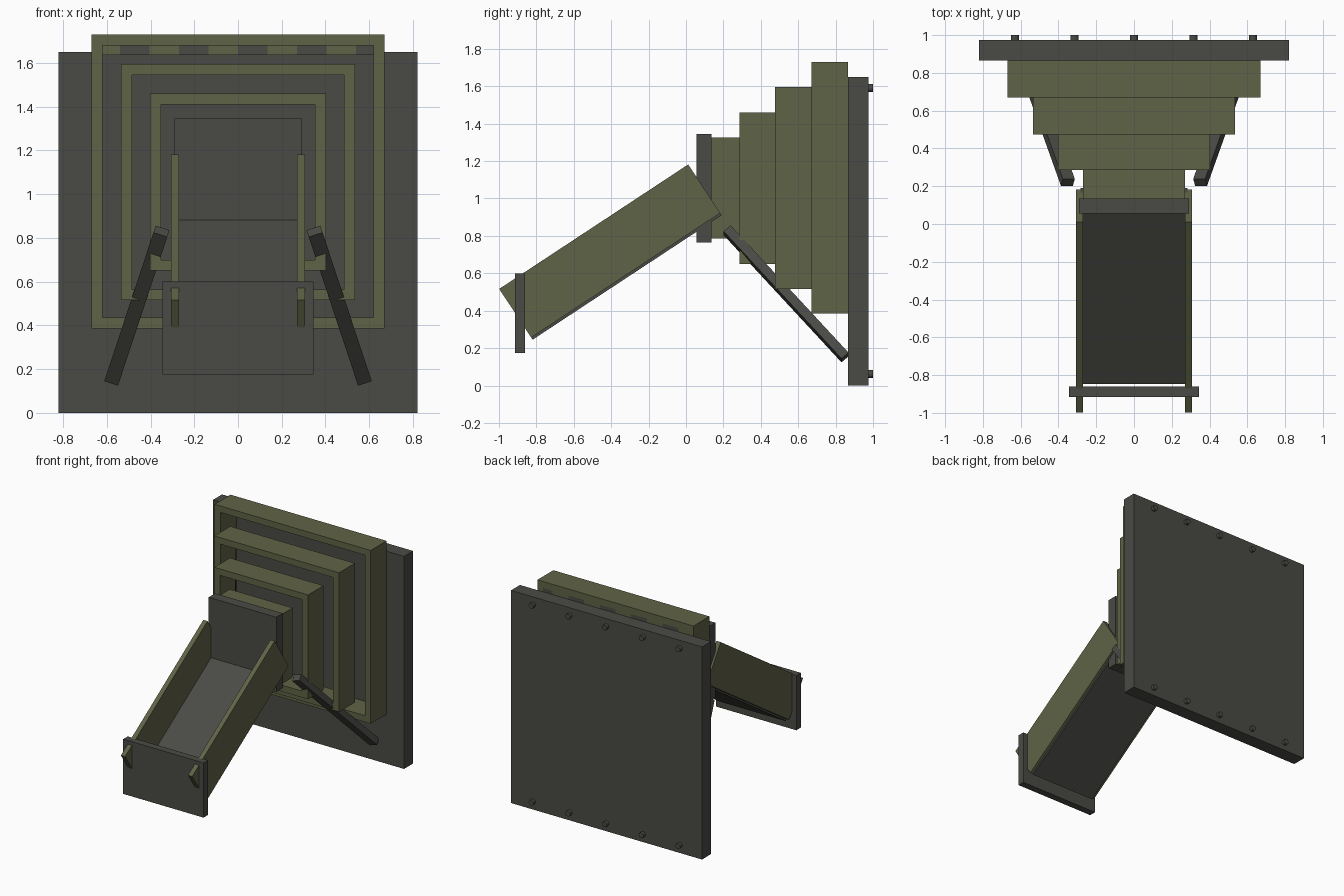
import bpy
import math
from mathutils import Vector, Matrix

cube = bpy.data.objects.get("Cube")
if cube:
    bpy.data.objects.remove(cube, do_unlink=True)


def material(name, rgb):
    m = bpy.data.materials.new(name)
    m.use_nodes = True
    m.diffuse_color = (*rgb, 1)
    m.node_tree.nodes["Principled BSDF"].inputs["Base Color"].default_value = (*rgb, 1)
    return m


grey = material("dark_grey", (0.068, 0.068, 0.060))
olive = material("olive_green", (0.117, 0.125, 0.062))

BOX_FACES = [(0, 1, 3, 2), (4, 6, 7, 5), (0, 4, 5, 1),
             (2, 3, 7, 6), (0, 2, 6, 4), (1, 5, 7, 3)]


def box(name, x, y, z, mat, matrix=None):
    """Box from its (low, high) range on each axis."""
    verts = [Vector((a, b, c)) for a in x for b in y for c in z]
    if matrix:
        verts = [matrix @ v for v in verts]
    me = bpy.data.meshes.new(name)
    me.from_pydata(verts, [], BOX_FACES)
    me.materials.append(mat)
    ob = bpy.data.objects.new(name, me)
    bpy.context.collection.objects.link(ob)
    return ob


def frame(name, half, z, y, wall=0.05):
    """Open rectangular ring: outer and inner loops at both depths."""
    verts = []
    for depth in y:
        for inset in (0, wall):
            w, lo, hi = half - inset, z[0] + inset, z[1] - inset
            verts += [(-w, depth, lo), (w, depth, lo), (w, depth, hi), (-w, depth, hi)]
    faces = []
    for i in range(4):
        j = (i + 1) % 4
        faces += [(i, j, j + 4, i + 4),
                  (i + 8, i + 12, j + 12, j + 8),
                  (i, i + 8, j + 8, j),
                  (i + 4, j + 4, j + 12, i + 12)]
    me = bpy.data.meshes.new(name)
    me.from_pydata(verts, [], faces)
    me.materials.append(olive)
    ob = bpy.data.objects.new(name, me)
    bpy.context.collection.objects.link(ob)


# Back plate with two rows of bolts
box("back_plate", (-0.82, 0.82), (0.865, 0.975), (0, 1.65), grey)
for row, z in (("lower", 0.062), ("upper", 1.59)):
    for i in range(5):
        bpy.ops.mesh.primitive_cylinder_add(
            vertices=12, radius=0.021, depth=0.05,
            location=((i - 2) * 0.315, 0.975, z), rotation=(math.pi / 2, 0, 0))
        bolt = bpy.context.object
        bolt.name = f"{row}_bolt_{i + 1}"
        bolt.data.materials.append(grey)

# Stepped frames shrinking toward the front
frame("frame_largest", 0.67, (0.385, 1.73), (0.67, 0.865))
frame("frame_large", 0.535, (0.515, 1.595), (0.475, 0.67))
frame("frame_medium", 0.402, (0.65, 1.46), (0.285, 0.475))
frame("frame_small", 0.27, (0.785, 1.325), (0.135, 0.285))
box("front_shield", (-0.29, 0.29), (0.055, 0.135), (0.765, 1.345), grey)

# Alternating strip under the top of the largest frame
for i in range(10):
    mid = -0.608 + i * 0.135
    box(f"top_strip_{i + 1}", (max(mid - 0.0675, -0.62), min(mid + 0.0675, 0.62)),
        (0.845, 0.865), (1.637, 1.68), grey if i % 2 else olive)

# Sloping chute: local y runs up the slope, local z away from the floor
slope = math.atan2(0.665, 1.01)
chute = Matrix.Translation((0, -0.82, 0.245)) @ Matrix.Rotation(slope, 4, "X")
box("chute_floor", (-0.283, 0.283), (0, 1.21), (0, 0.05), grey, chute)
for side, s in (("left", 1), ("right", -1)):
    xs = sorted((s * 0.27, s * 0.306))
    box(f"chute_wall_{side}", xs, (0, 1.21), (0.014, 0.325), olive, chute)
box("chute_end_plate", (-0.345, 0.345), (-0.915, -0.86), (0.175, 0.6), grey)

# Diagonal struts from the back plate up to the chute
for side, s in (("left", 1), ("right", -1)):
    low, high = Vector((s * 0.575, 0.85, 0.15)), Vector((s * 0.35, 0.22, 0.83))
    axis = high - low
    across = Vector((0, 1, 0)).cross(axis).normalized()
    third = axis.normalized().cross(across)
    m = Matrix((across, third, axis.normalized())).transposed().to_4x4()
    m.translation = low
    box(f"strut_{side}", (-0.033, 0.033), (-0.025, 0.025), (0, axis.length), grey, m)

# Consistent outward normals
import bmesh
for ob in bpy.context.collection.objects:
    if ob.type == "MESH":
        bm = bmesh.new()
        bm.from_mesh(ob.data)
        bmesh.ops.recalc_face_normals(bm, faces=bm.faces)
        bm.to_mesh(ob.data)
        bm.free()
